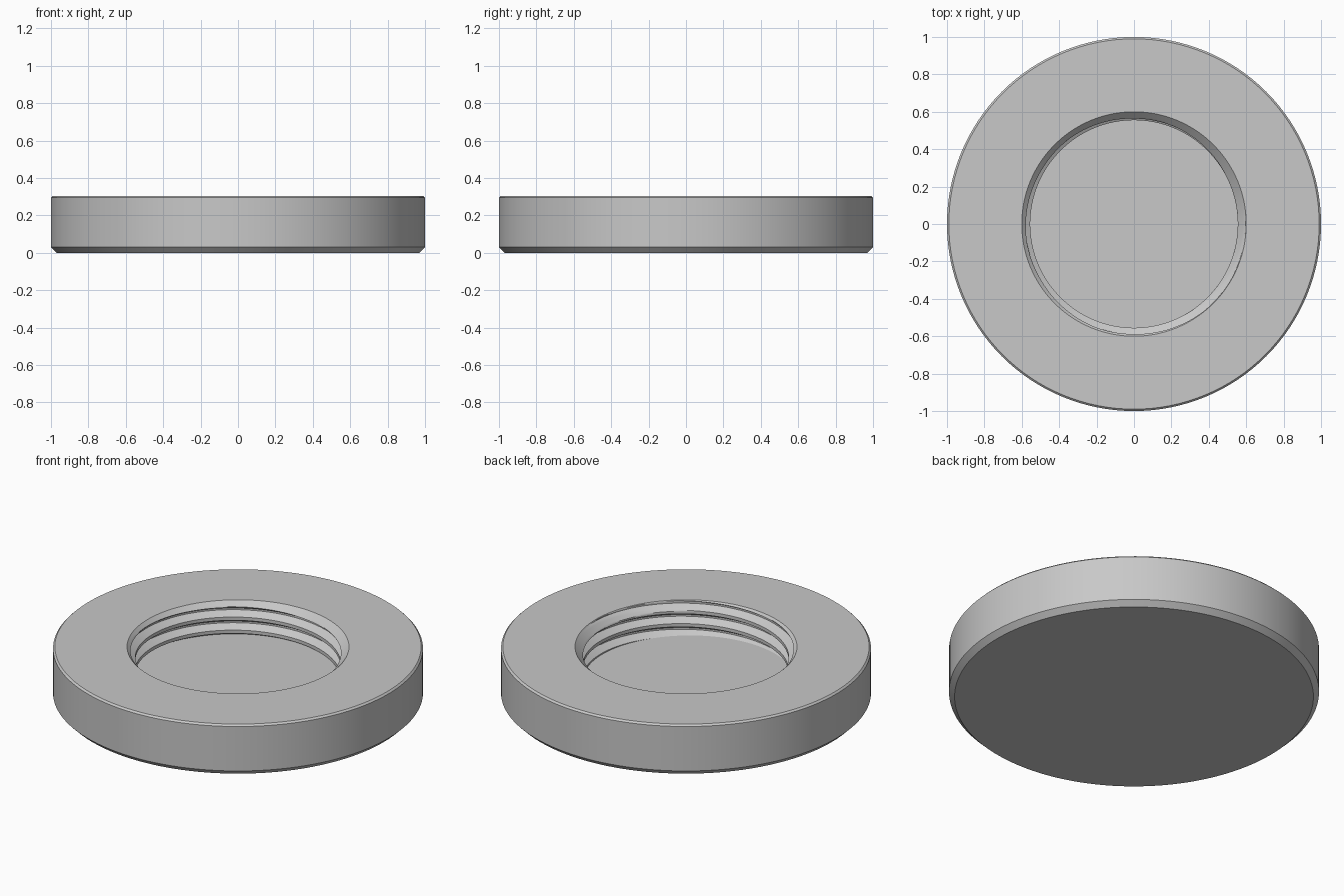
import bpy
import bmesh
import math

cube = bpy.data.objects.get("Cube")
if cube:
    bpy.data.objects.remove(cube, do_unlink=True)

SEGMENTS = 128
HEIGHT, FLOOR = 0.305, 0.11
RIM_R, CREST_R, ROOT_R = 0.60, 0.555, 0.597
PITCH, ROWS = 0.078, 16          # rows per turn of the thread
CREST_Z = 0.186                  # crest height at angle zero

# Grey material
grey = bpy.data.materials.new("plain grey")
grey.use_nodes = True
colour = (0.58, 0.58, 0.58, 1)
grey.diffuse_color = colour
grey.node_tree.nodes["Principled BSDF"].inputs["Base Color"].default_value = colour


def polar(r, angle, z):
    return (r * math.cos(angle), r * math.sin(angle), z)


def thread_radius(angle, z):
    """Flat-crested V thread, cut back by the lead-in chamfer at the rim."""
    turn = (z - CREST_Z) / PITCH - angle / math.tau
    away = abs(turn - round(turn))                 # 0 at crest, 0.5 at root
    t = min(max((away - 1 / 8) / (5 / 16), 0), 1)
    chamfer = RIM_R - (HEIGHT - z)
    return max(CREST_R + (ROOT_R - CREST_R) * t, chamfer)


bm = bmesh.new()

# Threaded wall: rows climb with the helix and are clamped at floor and rim
low = math.floor((FLOOR - CREST_Z) / PITCH * ROWS) - ROWS
high = math.ceil((HEIGHT - CREST_Z) / PITCH * ROWS) + 1
columns = []
for i in range(SEGMENTS + 1):
    angle = math.tau * i / SEGMENTS
    column = []
    for k in range(low, high + 1):
        z = CREST_Z + PITCH * (k / ROWS + i / SEGMENTS)
        z = min(max(z, FLOOR), HEIGHT)
        column.append(bm.verts.new(polar(thread_radius(angle, z), angle, z)))
    columns.append(column)
for a, b in zip(columns, columns[1:]):
    for k in range(len(a) - 1):
        heights = {round(v.co.z, 6) for v in (a[k], b[k], b[k + 1], a[k + 1])}
        if len(heights) > 1:                       # skip collapsed cells
            bm.faces.new((a[k], a[k + 1], b[k + 1], b[k]))

# Recess floor
bm.faces.new([c[0] for c in columns[:-1]])

# Outer body: top face, chamfered edges and side
profile = [(RIM_R, HEIGHT), (0.99, HEIGHT), (1, HEIGHT - 0.01), (1, 0.03), (0.97, 0)]
rings = [[bm.verts.new(polar(r, math.tau * i / SEGMENTS, z)) for i in range(SEGMENTS)]
         for r, z in profile]
for upper, lower in zip(rings, rings[1:]):
    for i in range(SEGMENTS):
        j = (i + 1) % SEGMENTS
        bm.faces.new((upper[i], lower[i], lower[j], upper[j]))

# Underside
bm.faces.new(list(reversed(rings[-1])))

bmesh.ops.remove_doubles(bm, verts=bm.verts[:], dist=0.00005)
bmesh.ops.delete(bm, geom=[v for v in bm.verts if not v.link_faces], context='VERTS')
bmesh.ops.recalc_face_normals(bm, faces=bm.faces[:])

mesh = bpy.data.meshes.new("threaded_cap")
bm.to_mesh(mesh)
bm.free()
mesh.materials.append(grey)
cap = bpy.data.objects.new("threaded_cap", mesh)
bpy.context.collection.objects.link(cap)

bpy.ops.object.select_all(action='DESELECT')
cap.select_set(True)
bpy.context.view_layer.objects.active = cap
bpy.ops.object.shade_smooth_by_angle(angle=math.radians(25))
